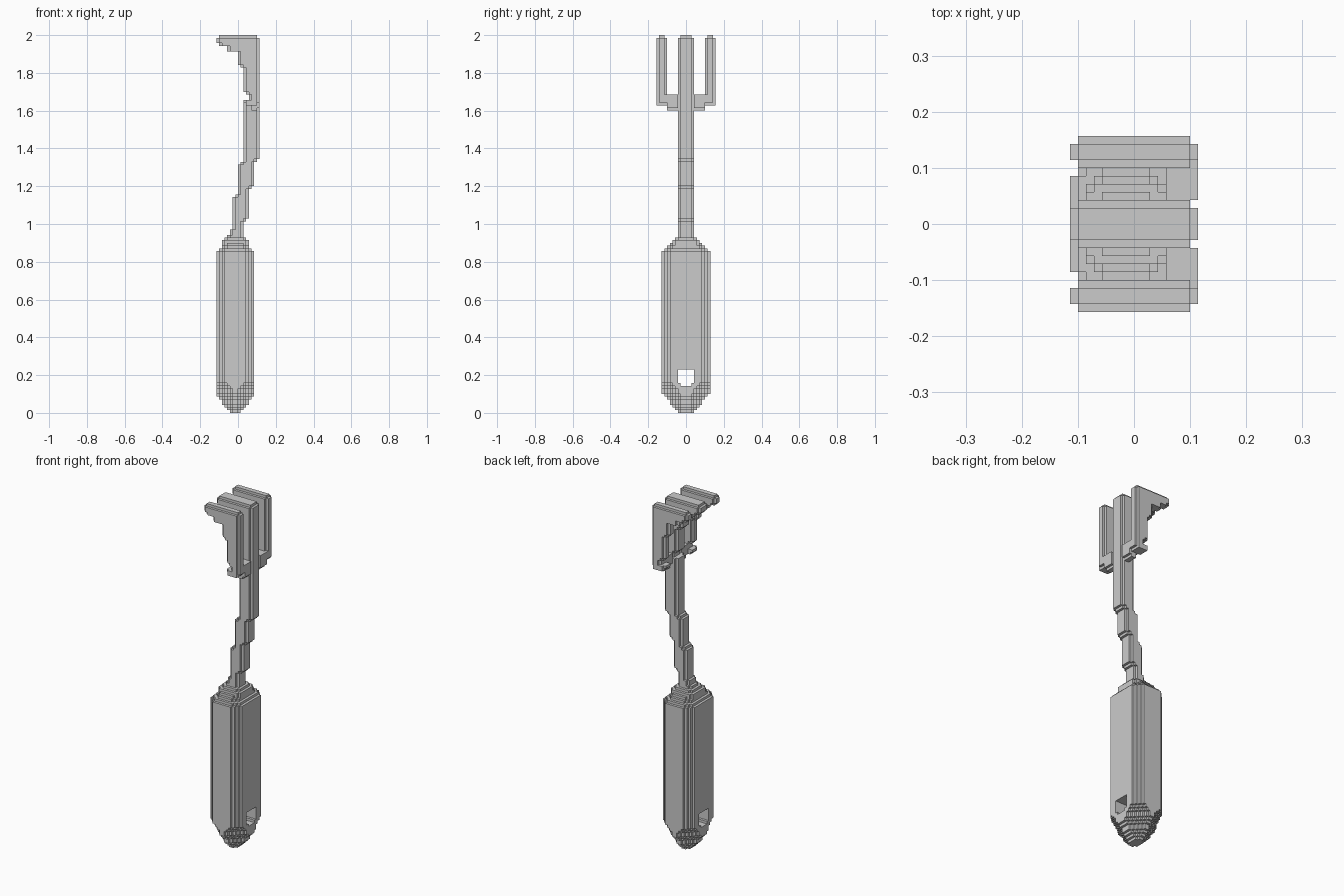
import bpy, bmesh
from mathutils import Vector

if "Cube" in bpy.data.objects:
    bpy.data.objects.remove(bpy.data.objects["Cube"])

S = 2 / 140            # edge of one block; the model is 140 blocks tall
DIRS = {               # outward direction -> corners of that block side
    (1, 0, 0): ((1, 0, 0), (1, 1, 0), (1, 1, 1), (1, 0, 1)),
    (-1, 0, 0): ((0, 0, 0), (0, 0, 1), (0, 1, 1), (0, 1, 0)),
    (0, 1, 0): ((0, 1, 0), (0, 1, 1), (1, 1, 1), (1, 1, 0)),
    (0, -1, 0): ((0, 0, 0), (1, 0, 0), (1, 0, 1), (0, 0, 1)),
    (0, 0, 1): ((0, 0, 1), (1, 0, 1), (1, 1, 1), (0, 1, 1)),
    (0, 0, -1): ((0, 0, 0), (0, 1, 0), (1, 1, 0), (1, 0, 0)),
}


def block_part(name, inside, z0, z1):
    """Stepped solid: keep blocks whose centre is inside, skin the outside."""
    cells = {(x, y, z) for x in range(-9, 9) for y in range(-12, 12)
             for z in range(z0, z1) if inside(x + .5, y + .5, z)}
    bm = bmesh.new()
    verts = {}
    for x, y, z in cells:
        for (dx, dy, dz), corners in DIRS.items():
            if (x + dx, y + dy, z + dz) in cells:
                continue
            face = []
            for a, b, c in corners:
                k = (x + a, y + b, z + c)
                if k not in verts:
                    verts[k] = bm.verts.new(Vector(k) * S)
                face.append(verts[k])
            bm.faces.new(face)
    # merge coplanar block sides into large flat faces
    bmesh.ops.dissolve_limit(bm, angle_limit=0.02, verts=bm.verts[:], edges=bm.edges[:])
    me = bpy.data.meshes.new(name)
    bm.to_mesh(me)
    bm.free()
    ob = bpy.data.objects.new(name, me)
    bpy.context.collection.objects.link(ob)
    return ob


# Handle: chamfered bar with rounded butt, stepped shoulder and hanging hole
SHOULDER = [(6, 8), (5, 7), (5, 6), (5, 5), (4, 4), (3, 3)]


def handle(x, y, z):
    u, v = abs(x + 1), abs(y)
    hx, hy, total = 7, 9, 12.5
    if z < 6:
        hx, hy = 2 + z * .85, 3 + z
    if z < 12:
        total = 4 + z * .75
    if z >= 60:
        hx, hy = SHOULDER[z - 60]
        total = hx + hy - (2 if z < 63 else 1)
    hz = abs(z + .5 - 13.25)
    hole = v < 3 and hz < 3.1 and v + hz < 4.9
    return u < hx and v < hy and u + v < total and not hole


# Side outline of shaft and tines: (start z, left x, right x)
OUTLINE = [(64, -3, 2), (68, -2, 2), (71, -2, 3), (72, -2, 4), (80, -1, 4),
           (81, 0, 4), (83, 0, 5), (84, 0, 6), (92, 1, 6), (93, 2, 7),
           (94, 2, 8), (116, 4, 8), (118, 3, 8), (119, 2, 8), (128, 1, 8),
           (129, 0, 8), (134, -4, 8), (136, -7, 8), (137, -8, 8), (139, -7, 7)]


def in_outline(x, z, inset):
    if inset and z >= 139:
        return False
    _, left, right = [row for row in OUTLINE if row[0] <= z][-1]
    return left + inset < x < right - inset


def shaft(x, y, z):
    return abs(y) < 3 and in_outline(x, z, int(abs(y) > 2))


def fork_head(x, y, z):
    v = abs(y)
    if v < 3:                                   # middle tine
        return in_outline(x, z, int(v > 2))
    if z < 118 and v < 7:                       # crossbar
        return 4 + (z < 114) < x < 8 - (z < 113)
    if 7 < v < 11 and z >= 114:                 # outer tines
        edge = v > 10 or (v < 8 and z >= 118) or z == 114
        return in_outline(x, z, int(edge))
    return False


block_part("handle", handle, 0, 66)
block_part("shaft", shaft, 66, 112)
block_part("fork_head", fork_head, 112, 140)
